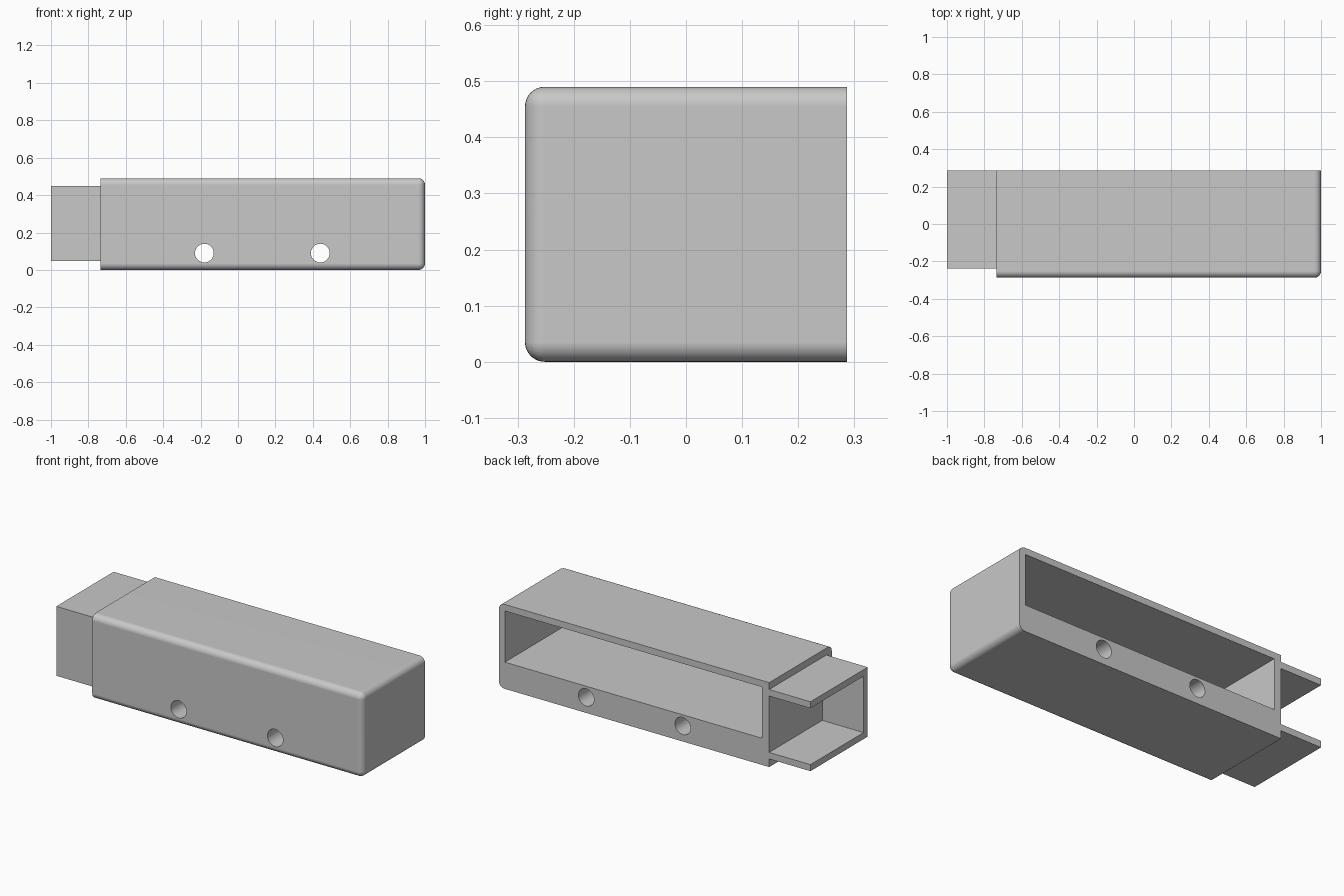
import bpy
import bmesh
import math
from mathutils import Matrix, Vector

cube = bpy.data.objects.get("Cube")
if cube:
    bpy.data.objects.remove(cube, do_unlink=True)

# Overall dimensions
BACK, FRONT = 0.287, -0.287
LEFT, STEP, RIGHT = 1.0, -0.735, -1.0
HEIGHT, WALL, ROUND = 0.49, 0.038, 0.035

grey = bpy.data.materials.new("plain_grey")
grey.use_nodes = True
colour = (0.58, 0.58, 0.58, 1)
grey.diffuse_color = colour
grey.node_tree.nodes["Principled BSDF"].inputs["Base Color"].default_value = colour


def to_object(name, bm):
    bmesh.ops.recalc_face_normals(bm, faces=bm.faces)
    mesh = bpy.data.meshes.new(name)
    bm.to_mesh(mesh)
    bm.free()
    mesh.materials.append(grey)
    obj = bpy.data.objects.new(name, mesh)
    bpy.context.collection.objects.link(obj)
    return obj


def box(low, high):
    low, high = Vector(low), Vector(high)
    bm = bmesh.new()
    matrix = Matrix.Translation((low + high) / 2) @ Matrix.Diagonal((*(high - low), 1))
    bmesh.ops.create_cube(bm, size=1, matrix=matrix)
    return bm


def activate(obj):
    bpy.ops.object.select_all(action='DESELECT')
    obj.select_set(True)
    bpy.context.view_layer.objects.active = obj


def cut(obj, cutter):
    mod = obj.modifiers.new("cut", 'BOOLEAN')
    mod.operation = 'DIFFERENCE'
    mod.solver = 'EXACT'
    mod.object = cutter
    activate(obj)
    bpy.ops.object.modifier_apply(modifier=mod.name)
    bpy.data.objects.remove(cutter, do_unlink=True)


# Housing: rounded everywhere except the open back and the stepped end
bm = box((STEP, FRONT, 0), (LEFT, BACK, HEIGHT))
rounded = [e for e in bm.edges
           if not all(abs(v.co.y - BACK) < 0.001 for v in e.verts)
           and not all(abs(v.co.x - STEP) < 0.001 for v in e.verts)]
bmesh.ops.bevel(bm, geom=rounded, offset=ROUND, offset_type='OFFSET',
                segments=8, profile=0.5, affect='EDGES')
housing = to_object("housing", bm)

# Deep pocket opening at the back, above a solid base
pocket = box((STEP + 0.045, FRONT + WALL, 0.155), (LEFT - WALL, BACK + 0.1, HEIGHT - WALL))
cut(housing, to_object("pocket_cutter", pocket))

# Two holes through the base from front to back
for x in (-0.18, 0.44):
    bm = bmesh.new()
    matrix = Matrix.Translation((x, 0, 0.09)) @ Matrix.Rotation(math.pi / 2, 4, 'X')
    bmesh.ops.create_cone(bm, cap_ends=True, segments=48, radius1=0.05,
                          radius2=0.05, depth=1, matrix=matrix)
    cut(housing, to_object("hole_cutter", bm))

activate(housing)
bpy.ops.object.shade_smooth_by_angle(angle=math.radians(30))
weighted = housing.modifiers.new("even_shading", 'WEIGHTED_NORMAL')
weighted.keep_sharp = True

# Channel at the right end: C-shaped section, open to the back and the end
front, low, high = -0.238, 0.047, 0.45
section = [(BACK, low), (front, low), (front, high), (BACK, high),
           (BACK, high - WALL), (front + WALL, high - WALL),
           (front + WALL, low + WALL), (BACK, low + WALL)]
bm = bmesh.new()
face = bm.faces.new([bm.verts.new((RIGHT, y, z)) for y, z in section])
extruded = bmesh.ops.extrude_face_region(bm, geom=[face], use_keep_orig=True)
moved = [g for g in extruded["geom"] if isinstance(g, bmesh.types.BMVert)]
bmesh.ops.translate(bm, verts=moved, vec=(STEP - RIGHT, 0, 0))
to_object("end_channel", bm)
